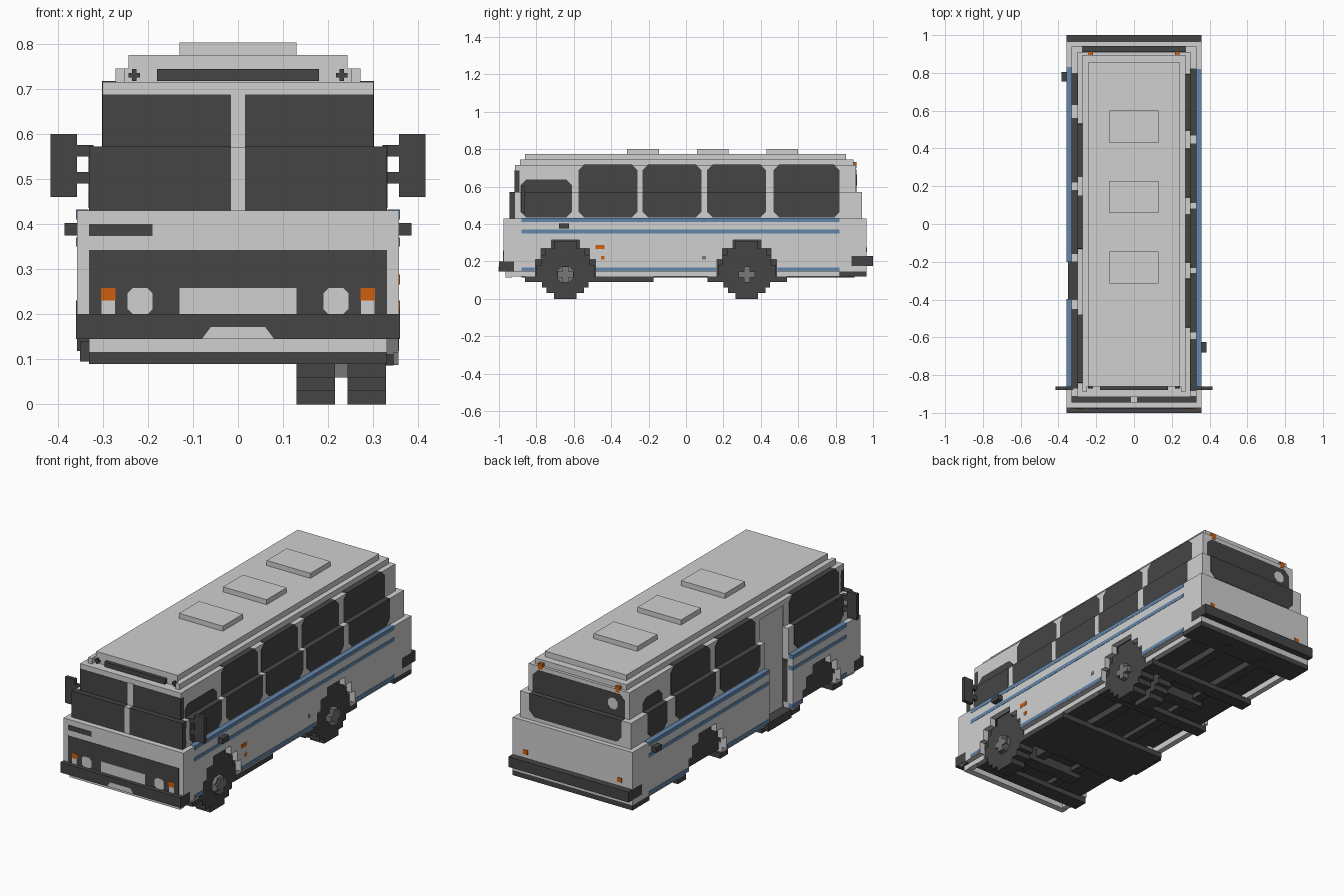
import bpy, bmesh

cube = bpy.data.objects.get("Cube")
if cube:
    bpy.data.objects.remove(cube, do_unlink=True)


def material(name, r, g, b):
    m = bpy.data.materials.new(name)
    m.use_nodes = True
    m.diffuse_color = (r, g, b, 1)
    m.node_tree.nodes["Principled BSDF"].inputs["Base Color"].default_value = (r, g, b, 1)
    return m


LIGHT = material("pale grey paint", .63, .63, .63)
DARK = material("charcoal", .06, .06, .06)
MID = material("mid grey metal", .19, .19, .19)
BLUE = material("blue stripe", .125, .24, .41)
ORANGE = material("orange lamp", .62, .115, .005)


def prism(name, mat, axis, pts, a, b):
    """Extrude an outline from a to b along x (points y,z), y (x,z) or z (x,y)."""
    place = {"x": lambda p, t: (t, *p), "y": lambda p, t: (p[0], t, p[1]),
             "z": lambda p, t: (*p, t)}[axis]
    bm = bmesh.new()
    lo = [bm.verts.new(place(p, a)) for p in pts]
    hi = [bm.verts.new(place(p, b)) for p in pts]
    bm.faces.new(lo)
    bm.faces.new(hi)
    for i in range(len(pts)):
        j = (i + 1) % len(pts)
        bm.faces.new((lo[i], lo[j], hi[j], hi[i]))
    bmesh.ops.recalc_face_normals(bm, faces=bm.faces)
    me = bpy.data.meshes.new(name)
    bm.to_mesh(me)
    bm.free()
    me.materials.append(mat)
    ob = bpy.data.objects.new(name, me)
    bpy.context.collection.objects.link(ob)
    return ob


def box(name, mat, x0, x1, y0, y1, z0, z1):
    return prism(name, mat, "z", [(x0, y0), (x1, y0), (x1, y1), (x0, y1)], z0, z1)


def clipped(a0, a1, z0, z1, low, high, c=.03):
    """Rectangle whose low and/or high corners are cut off."""
    p = [(a0 + c, z0), (a1 - c, z0), (a1, z0 + c)] if low else [(a0, z0), (a1, z0)]
    p += [(a1, z1 - c), (a1 - c, z1), (a0 + c, z1), (a0, z1 - c)] if high else [(a1, z1), (a0, z1)]
    return p + ([(a0, z0 + c)] if low else [])


W, DOOR0, DOOR1, RECESS = .357, -.4, -.2, -.285
SKIN = W + .0015
AXLES = (-.645, .325)


def arch(yc):
    steps = [(.16, .145), (.16, .21), (.13, .21), (.13, .27), (.075, .27), (.075, .315)]
    return [(yc - w, z) for w, z in steps] + [(yc + w, z) for w, z in reversed(steps)]


# Lower body walls, with stepped wheel arches and the door opening
front_wall = [(-.975, .145), *arch(AXLES[0])]
rear_wall = [*arch(AXLES[1]), (.965, .145), (.965, .43)]
prism("left_wall", LIGHT, "x", front_wall + rear_wall + [(-.975, .43)], .325, W)
prism("right_front_wall", LIGHT, "x",
      front_wall + [(DOOR0, .145), (DOOR0, .43), (-.975, .43)], -W, -.325)
prism("right_rear_wall", LIGHT, "x",
      [(DOOR1, .145)] + rear_wall + [(DOOR1, .43)], -W, -.325)
box("front_wall", LIGHT, -.325, .325, -.975, -.94, .145, .43)
box("rear_wall", LIGHT, -.325, .325, .93, .965, .145, .43)
for n, y0, y1 in (("front", -.975, DOOR0), ("rear", DOOR1, .965)):
    box(n + "_belt_ledge", LIGHT, -.34, .34, y0, y1, .4, .43)
box("door_belt", LIGHT, RECESS, .34, DOOR0, DOOR1, .4, .43)

# Inset skirt below the walls
box("front_skirt", LIGHT, -.33, .33, -.965, -.93, .115, .146)
for s in (-1, 1):
    for y0, y1 in ((-.965, -.805), (-.485, DOOR0), (DOOR1, .165), (.485, .82)):
        box("side_skirt", LIGHT, *sorted((s * .3, s * .33)), y0, y1, .118, .17)
box("left_skirt_middle", LIGHT, .3, .33, DOOR0, DOOR1, .118, .17)

# Dark underbody, open only at the left wheel wells
for i, (y0, y1) in enumerate(((-.94, -.81), (-.48, DOOR0), (DOOR1, .16), (.49, .93))):
    box(f"underbody_{i}", DARK, -.326, .326, y0, y1, .15, .39)
box("underbody_door", DARK, RECESS + .01, .326, DOOR0, DOOR1, .15, .39)
box("well_core", DARK, -.12, .12, -.85, .5, .14, .39)
for yc in AXLES:
    box("well_roof", DARK, -.326, .326, yc - .17, yc + .17, .32, .39)
    box("right_wheel_housing", DARK, -.31, -.1, yc - .165, yc + .165, .13, .33)

# Cabin tiers, stepped inwards, each split around the door
for name, w, y0, y1, z0, z1 in (("lower_cabin", .33, -.915, .94, .43, .57),
                                ("upper_cabin", .3, -.89, .91, .57, .69)):
    box(name, LIGHT, RECESS, w, y0, y1, z0, z1)
    box(name + "_right_front", LIGHT, -w, RECESS, y0, DOOR0, z0, z1)
    box(name + "_right_rear", LIGHT, -w, RECESS, DOOR1, y1, z0, z1)
box("door_panel", LIGHT, RECESS - .01, RECESS + .02, DOOR0, DOOR1, .12, .69)
box("door_step", DARK, -.35, RECESS, DOOR0, DOOR1, .095, .14)
box("cabin_top", LIGHT, -.3, .3, -.915, .91, .685, .715)

# Roof tiers and hatches
box("roof_lower", LIGHT, -.272, .272, -.86, .895, .715, .745)
for s in (-1, 1):
    box("sign_cheek", LIGHT, *sorted((s * .25, s * .272)), -.887, -.86, .715, .745)
box("roof_upper", LIGHT, -.243, .243, -.86, .855, .745, .775)
for y in (-.23, .143, .515):
    box("roof_hatch", LIGHT, -.13, .13, y - .085, y + .085, .775, .802)
box("destination_sign", DARK, -.18, .18, -.88, -.859, .717, .743)

# Windscreen halves with a centre post
for s in (-1, 1):
    box("windscreen_lower", DARK, *sorted((s * .015, s * .33)), -.945, -.91, .43, .572)
    box("windscreen_upper", DARK, *sorted((s * .015, s * .3)), -.917, -.885, .57, .687)
box("centre_post_lower", LIGHT, -.015, .015, -.945, -.91, .43, .57)
box("centre_post_upper", LIGHT, -.015, .015, -.917, -.885, .57, .69)


# Side windows follow both cabin tiers
def side_window(s, y0, y1, top):
    prism("side_window_lower", DARK, "x", clipped(y0, y1, .435, .572, True, False), s * .298, s * .3315)
    prism("side_window_upper", DARK, "x", clipped(y0, y1, .57, top, False, True), s * .27, s * .3015)


for y0, y1 in ((-.575, -.26), (-.232, .082), (.112, .427), (.468, .822)):
    side_window(1, y0, y1, .717)
for y0, y1 in ((-.87, -.45), (-.16, .18), (.22, .56)):
    side_window(-1, y0, y1, .717)
side_window(1, -.885, -.61, .637)
side_window(-1, .63, .8, .637)

# Rear window and its round vent
prism("rear_window_lower", DARK, "y", clipped(-.275, .275, .45, .572, True, False), .908, .942)
prism("rear_window_upper", DARK, "y", clipped(-.275, .275, .57, .692, False, True), .88, .912)
prism("rear_vent", LIGHT, "y", clipped(-.235, -.175, .605, .665, True, True, .018), .905, .914)

# Stripes, broken at the door on the right and returning into its jamb
for z0, z1 in ((.41, .432), (.35, .37), (.148, .168)):
    low = z0 < .2
    gaps = [(-.88, -.81), (-.48, .16), (.49, .82)] if low else [(-.88, .82)]
    for y0, y1 in gaps:
        box("left_stripe", BLUE, .331, SKIN, y0, y1, z0, z1)
    gaps = ([(-.86, -.81), (-.48, DOOR0), (DOOR1, .16), (.49, .83)] if low
            else [(-.86, DOOR0 + .002), (DOOR1, .83)])
    for y0, y1 in gaps:
        box("right_stripe", BLUE, -SKIN, -.331, y0, y1, z0, z1)

# Front grille, lamps and bumper
box("grille", DARK, -.33, .33, -.977, -.97, .2, .342)
box("grille_plate", LIGHT, -.13, .13, -.979, -.97, .2, .258)
box("front_handle", DARK, -.33, -.19, -.977, -.97, .373, .4)
box("front_bumper", DARK, -SKIN, SKIN, -1, -.92, .145, .2)
prism("bumper_plate", LIGHT, "y",
      [(-.08, .145), (.08, .145), (.06, .172), (-.06, .172)], -1.0015, -.995)
for s in (-1, 1):
    c = s * .217
    prism("headlamp", LIGHT, "y", clipped(c - .028, c + .028, .2, .258, True, True, .012), -.979, -.97)
    c = s * .288
    box("front_indicator", ORANGE, c - .016, c + .016, -.979, -.97, .23, .258)
    box("front_side_lamp", LIGHT, c - .015, c + .015, -.979, -.97, .2, .23)
    c = s * .23
    box("roof_lamp", DARK, c - .013, c + .013, -.872, -.86, .725, .735)
    box("roof_lamp_bar", DARK, c - .005, c + .005, -.872, -.86, .717, .743)
    box("rear_roof_lamp", ORANGE, c - .012, c + .012, .89, .912, .7, .732)
    c = s * .28
    box("rear_lamp", ORANGE, c - .013, c + .013, .96, .967, .25, .275)
    # Mirrors and their arms
    box("mirror", DARK, *sorted((s * W, s * .415)), -.88, -.86, .46, .6)
    for z in (.49, .55):
        box("mirror_arm", DARK, *sorted((s * .32, s * W)), -.88, -.86, z, z + .025)
box("rear_bumper", DARK, -SKIN, SKIN, .885, 1, .175, .23)
box("tow_plate", DARK, -W, W, .82, .965, .118, .146)

# Small side fittings
box("left_marker_box", DARK, .355, .385, -.68, -.625, .375, .402)
box("right_marker_box", DARK, -.385, -.355, .755, .805, .375, .402)
box("side_indicator", ORANGE, .352, SKIN, -.485, -.435, .266, .288)
box("side_reflector", ORANGE, .352, SKIN, -.455, -.435, .21, .23)
box("filler_cap", MID, .352, SKIN, .085, .107, .21, .23)

# Chassis rails and cross members
for s in (-1, 1):
    box("chassis_rail", DARK, *sorted((s * .09, s * .14)), -.88, .9, .115, .165)
for y0, y1 in ((-.86, -.78), (-.5, -.175), (.115, .18), (.47, .54)):
    box("cross_member", DARK, -.33, .33, y0, y1, .09, .119)

# Wheels: stacked slabs, single in front and paired behind
slabs = [(.06, 0, .03), (.1, .03, .06), (.125, .06, .09), (.155, .09, .18),
         (.13, .18, .235), (.105, .235, .27), (.06, .27, .31)]


def wheel(yc, x0, x1):
    right = [(yc + w, z) for w, a, b in slabs for z in (a, b)]
    left = [(yc - w, z) for w, a, b in reversed(slabs) for z in (b, a)]
    prism("tyre", DARK, "x", right + left, x0, x1)


for yc in AXLES:
    wheel(yc, .243, .328)
    box("axle", DARK, -.15, .25, yc - .035, yc + .035, .09, .16)
    box("hub_bar", MID, .32, .356, yc - .043, yc + .043, .115, .147)
    box("hub_post", MID, .32, .356, yc - .016, yc + .016, .088, .174)
wheel(AXLES[1], .13, .215)
box("twin_wheel_spacer", MID, .21, .25, AXLES[1] - .06, AXLES[1] + .06, .06, .2)
prism("front_hub", MID, "x", clipped(AXLES[0] - .045, AXLES[0] + .045, .086, .176, True, True, .025), .32, .345)
